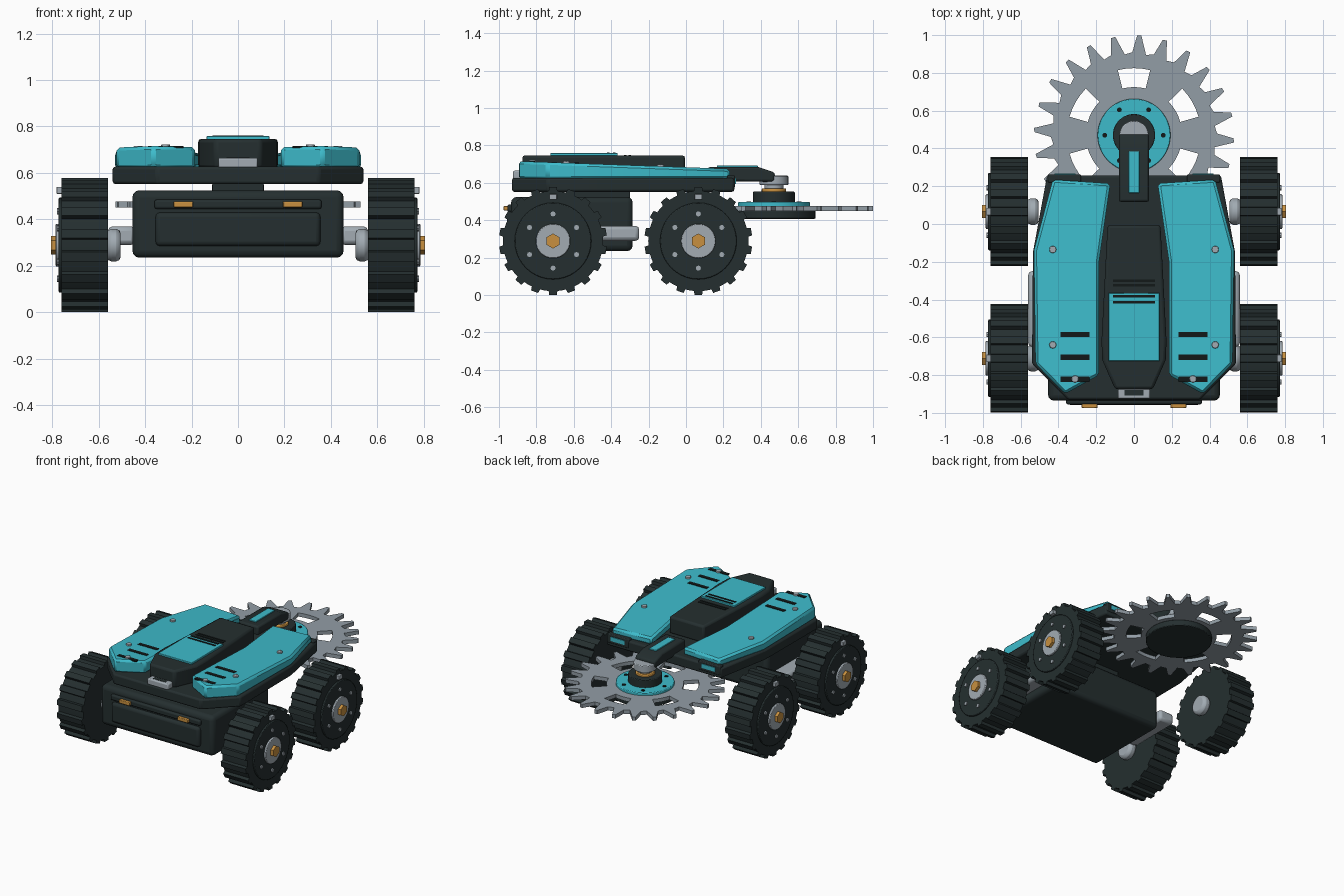
import bpy, bmesh
from math import sin, cos, pi, radians
from mathutils import Matrix

cube = bpy.data.objects.get("Cube")
if cube:
    bpy.data.objects.remove(cube)


def material(name, rgb):
    m = bpy.data.materials.new(name)
    m.use_nodes = True
    m.diffuse_color = (*rgb, 1)
    m.node_tree.nodes["Principled BSDF"].inputs["Base Color"].default_value = (*rgb, 1)
    return m


DARK = material("charcoal", (0.018, 0.028, 0.029))
BLACK = material("vent_black", (0.006, 0.009, 0.009))
CYAN = material("cyan_paint", (0.047, 0.5, 0.6))
STEEL = material("blade_steel", (0.29, 0.34, 0.38))
METAL = material("light_metal", (0.36, 0.41, 0.45))
BRASS = material("brass", (0.58, 0.28, 0.05))


def finish(name, bm, mat, matrix=None, bevel=0, segments=2):
    bmesh.ops.recalc_face_normals(bm, faces=bm.faces)
    if matrix:
        bm.transform(matrix)
    mesh = bpy.data.meshes.new(name)
    bm.to_mesh(mesh)
    bm.free()
    mesh.materials.append(mat)
    ob = bpy.data.objects.new(name, mesh)
    bpy.context.collection.objects.link(ob)
    if bevel:
        mod = ob.modifiers.new("edges", "BEVEL")
        mod.width, mod.segments = bevel, segments
    bpy.ops.object.select_all(action="DESELECT")
    ob.select_set(True)
    bpy.context.view_layer.objects.active = ob
    bpy.ops.object.shade_smooth_by_angle(angle=radians(35))
    return ob


def prism(name, outline, z0, z1, mat, matrix=None, bevel=0, top=None, segments=2):
    """Extrude an outline; top is an optional height rule for the upper face."""
    bm = bmesh.new()
    low = [bm.verts.new((x, y, z0)) for x, y in outline]
    high = [bm.verts.new((x, y, top(y) if top else z1)) for x, y in outline]
    bm.faces.new(low)
    bm.faces.new(high)
    n = len(low)
    for i in range(n):
        j = (i + 1) % n
        bm.faces.new((low[i], low[j], high[j], high[i]))
    return finish(name, bm, mat, matrix, bevel, segments)


def box(name, x, y, z, mat, bevel=0, segments=2):
    outline = [(x[0], y[0]), (x[1], y[0]), (x[1], y[1]), (x[0], y[1])]
    return prism(name, outline, z[0], z[1], mat, None, bevel, None, segments)


def polar(r, a):
    return r * cos(a), r * sin(a)


def disc(name, r, z0, z1, mat, matrix=None, sides=40, bevel=0):
    ring = [polar(r, 2 * pi * i / sides) for i in range(sides)]
    return prism(name, ring, z0, z1, mat, matrix, bevel)


def mirrored(half):
    return half + [(-x, y) for x, y in reversed(half)]


# Wheels: lugged tyre, rim, hub, bolts and axle, all laid along x
tyre = []
for i in range(18):
    for da, r in ((-5, 0.268), (-4, 0.289), (4, 0.289), (5, 0.268), (10, 0.268)):
        tyre.append(polar(r, radians(20 * i + da)))
WHEEL_Z = 0.289
for s, side in ((1, "left"), (-1, "right")):
    for y, end in ((-0.711, "front"), (0.066, "rear")):
        tag = f"{end}_{side}"
        m = Matrix.Translation((0, y, WHEEL_Z)) @ Matrix.Rotation(s * pi / 2, 4, "Y")
        prism("tyre_" + tag, tyre, 0.56, 0.76, DARK, m)
        disc("rim_" + tag, 0.205, 0.75, 0.772, DARK, m, bevel=0.005)
        disc("hub_" + tag, 0.092, 0.76, 0.785, METAL, m, bevel=0.004)
        disc("axle_nut_" + tag, 0.04, 0.78, 0.806, BRASS, m, 6)
        disc("axle_" + tag, 0.07, 0.505, 0.565, METAL, m, bevel=0.02)
        for i in range(6):
            p = Matrix.Translation((*polar(0.145, i * pi / 3), 0))
            disc("wheel_bolt_" + tag, 0.014, 0.77, 0.78, METAL, m @ p, 8)
        xs = sorted((s * 0.75, s * 0.782))
        box("rim_marker_" + tag, xs, (y - 0.02, y + 0.02), (0.51, 0.54), METAL, 0.003)
    # Side rail between the wheels
    xs = sorted((s * 0.44, s * 0.56))
    box("side_rail_" + side, xs, (-0.65, -0.25), (0.29, 0.37), METAL, 0.02)

# Lower body with front bezel and lamps
box("body", (-0.455, 0.455), (-0.935, -0.285), (0.235, 0.525), DARK, 0.03, 3)
box("front_bezel", (-0.355, 0.355), (-0.958, -0.9), (0.285, 0.43), DARK, 0.02, 3)
box("lamp_bar", (-0.36, 0.36), (-0.955, -0.9), (0.445, 0.485), DARK, 0.01)
for x in (-0.235, 0.235):
    box("front_lamp", (x - 0.042, x + 0.042), (-0.975, -0.94), (0.452, 0.477), BRASS, 0.004)
box("neck", (-0.11, 0.11), (-0.6, -0.3), (0.51, 0.56), DARK)

# Chassis plate
plate = [(0.46, 0.258), (0.535, -0.15), (0.54, -0.74), (0.35, -0.93)]
prism("chassis_plate", mirrored(plate), 0.552, 0.627, DARK, None, 0.012)


# Sloped top panels with vents and bolts
def panel_top(y):
    return 0.675 - 0.036 * (y - 0.235)


shape = [(0.125, 0.215), (0.43, 0.235), (0.53, -0.14), (0.522, -0.74),
         (0.365, -0.9), (0.185, -0.8), (0.185, -0.2)]
for s in (1, -1):
    prism("top_panel", [(s * x, y) for x, y in shape], 0.62, 0, CYAN, None, 0.014, panel_top, 1)
    for y in (-0.585, -0.705, -0.822):
        xs = sorted((s * 0.235, s * 0.388))
        h = panel_top(y)
        box("panel_vent", xs, (y - 0.014, y + 0.014), (h - 0.006, h + 0.003), BLACK)
    for x, y in ((0.43, -0.135), (0.43, -0.64), (0.312, -0.82)):
        h = panel_top(y)
        disc("panel_bolt", 0.019, h - 0.01, h + 0.01, METAL,
             Matrix.Translation((s * x, y, 0)), 12, 0.003)
    # Rear corner blocks
    xs = sorted((s * 0.28, s * 0.455))
    box("rear_block", xs, (0.22, 0.262), (0.575, 0.64), DARK, 0.006)
    xs = sorted((s * 0.31, s * 0.42))
    box("rear_block_plate", xs, (0.258, 0.267), (0.595, 0.625), CYAN)

# Central spine, hatch, slats and front latch
spine = [(0.14, -0.005), (0.172, -0.62), (0.168, -0.72), (0.1, -0.875)]
prism("spine", mirrored(spine), 0.62, 0.747, DARK, None, 0.015)
box("hatch", (-0.135, 0.135), (-0.725, -0.365), (0.74, 0.759), CYAN, 0.003)
for y, h in ((-0.3, 0.747), (-0.325, 0.747), (-0.383, 0.759), (-0.415, 0.759)):
    box("hatch_slat", (-0.11, 0.11), (y - 0.007, y + 0.007), (h - 0.005, h + 0.003), BLACK)
box("latch", (-0.085, 0.085), (-0.925, -0.865), (0.62, 0.665), METAL, 0.008)
box("latch_slot", (-0.05, 0.05), (-0.908, -0.88), (0.66, 0.667), DARK)

# Tool arm reaching over the blade
turn = Matrix(((0, 0, 1, 0), (1, 0, 0, 0), (0, 1, 0, 0), (0, 0, 0, 1)))
arm = [(0.117, 0.61), (0.117, 0.685), (0.385, 0.685), (0.475, 0.655), (0.475, 0.605)]
prism("tool_arm", arm, -0.08, 0.08, DARK, turn, 0.012)
box("arm_stripe", (-0.028, 0.028), (0.165, 0.385), (0.68, 0.692), CYAN, 0.003)

# Blade with cut windows and raked teeth
SAW_Y = 0.47
at_saw = Matrix.Translation((0, SAW_Y, 0))
rim = []
for i in range(24):
    for da, r in ((-5.5, 0.43), (-1.2, 0.53), (1.2, 0.528), (4.2, 0.44)):
        rim.append(polar(r, radians(15 * i - 3 + da)))
loops = [rim]
for i in range(6):
    mid = 30 + 60 * i
    outer = [polar(0.355, radians(mid + a)) for a in (-14, -7, 0, 7, 14)]
    inner = [polar(0.255, radians(mid + a)) for a in (14, 7, 0, -7, -14)]
    loops.append(outer + inner)
bm = bmesh.new()
edges = []
for loop in loops:
    vs = [bm.verts.new((x, y, 0.45)) for x, y in loop]
    edges += [bm.edges.new((vs[i - 1], vs[i])) for i in range(len(vs))]
bmesh.ops.triangle_fill(bm, use_beauty=True, edges=edges, normal=(0, 0, 1))
grown = bmesh.ops.extrude_face_region(bm, geom=bm.faces[:], use_keep_orig=True)
for v in grown["geom"]:
    if isinstance(v, bmesh.types.BMVert):
        v.co.z = 0.477
finish("saw_blade", bm, STEEL, at_saw)

# Blade mount stacked on the spindle
for name, r, z0, z1, mat in (
        ("lower_flange", 0.222, 0.408, 0.452, DARK),
        ("upper_flange", 0.193, 0.47, 0.497, CYAN),
        ("spindle_collar", 0.112, 0.49, 0.553, DARK),
        ("spindle_ring", 0.065, 0.545, 0.57, BRASS),
        ("spindle", 0.05, 0.56, 0.6, METAL),
        ("spindle_cap", 0.077, 0.588, 0.638, METAL)):
    disc(name, r, z0, z1, mat, at_saw, 48, 0.005)
for i in range(6):
    p = Matrix.Translation((*polar(0.155, i * pi / 3), 0))
    disc("flange_bolt", 0.013, 0.49, 0.501, BLACK, at_saw @ p, 10)
